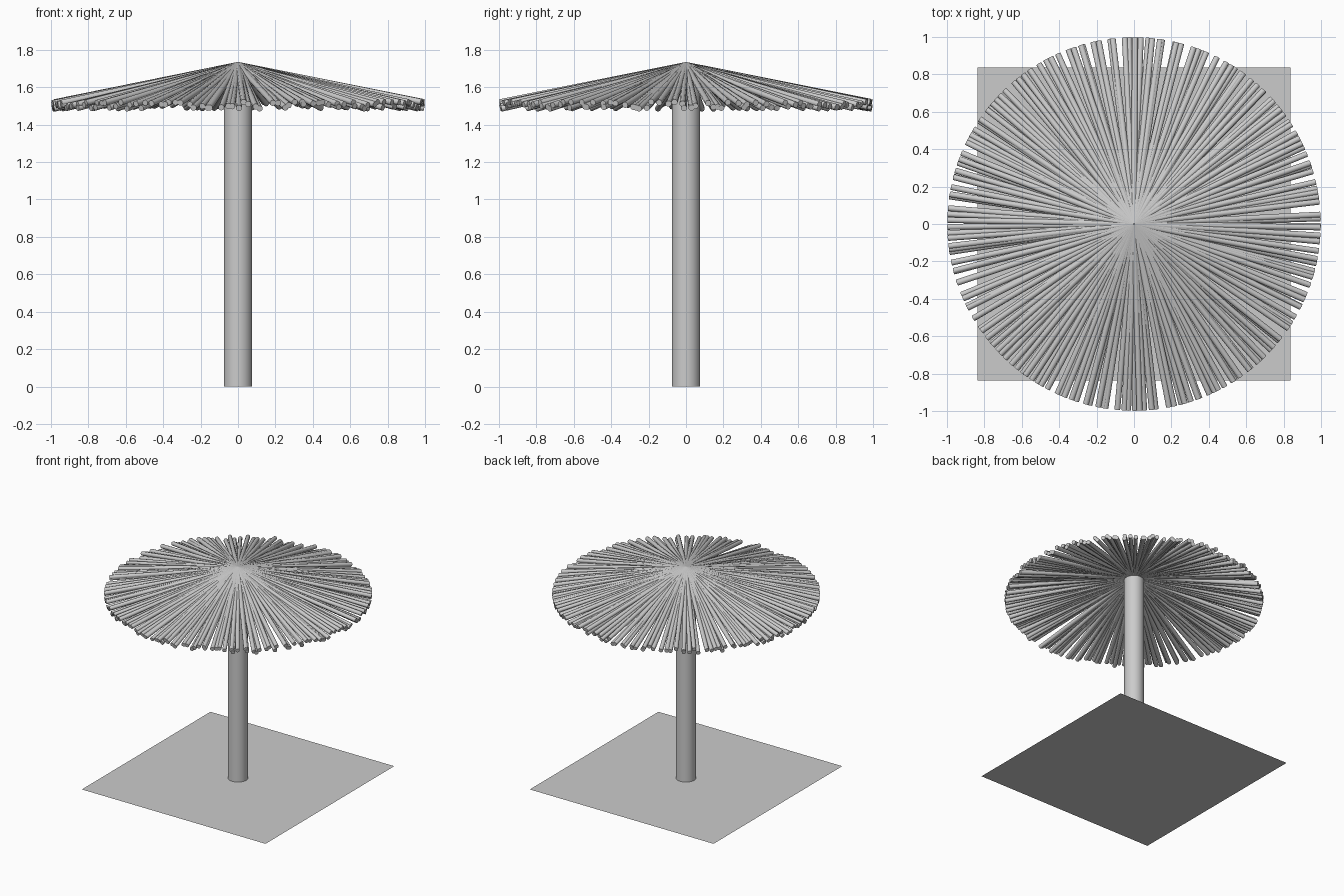
import bpy, bmesh, math, random
from mathutils import Vector, Matrix

if "Cube" in bpy.data.objects:
    bpy.data.objects.remove(bpy.data.objects["Cube"])

random.seed(4)
grey = bpy.data.materials.new("plain grey")
grey.diffuse_color = (0.6, 0.6, 0.6, 1)
grey.use_nodes = True
grey.node_tree.nodes["Principled BSDF"].inputs["Base Color"].default_value = grey.diffuse_color


def finish(bm, name, angle=None):
    mesh = bpy.data.meshes.new(name)
    bm.to_mesh(mesh)
    bm.free()
    mesh.materials.append(grey)
    obj = bpy.data.objects.new(name, mesh)
    bpy.context.collection.objects.link(obj)
    if angle:
        bpy.context.view_layer.objects.active = obj
        obj.select_set(True)
        bpy.ops.object.shade_smooth_by_angle(angle=math.radians(angle))
        obj.select_set(False)
    return obj


def rod(bm, a, b, radius, sides):
    """Capped cylinder between two points."""
    d = b - a
    m = Matrix.Translation((a + b) / 2) @ d.to_track_quat('Z', 'Y').to_matrix().to_4x4()
    bmesh.ops.create_cone(bm, cap_ends=True, segments=sides, radius1=radius,
                          radius2=radius, depth=d.length, matrix=m)


# Flat square base sheet
bm = bmesh.new()
bmesh.ops.create_grid(bm, x_segments=1, y_segments=1, size=0.835)
finish(bm, "base_sheet")

# Round post, running up into the canopy
bm = bmesh.new()
rod(bm, Vector((0, 0, 0)), Vector((0, 0, 1.69)), 0.076, 32)
finish(bm, "post", 40)

# Thatched canopy: sticks fanned unevenly from the apex, at varied droop
bm = bmesh.new()
count = 184
for i in range(count):
    t = 2 * math.pi * (i + random.uniform(-0.6, 0.6)) / count
    end = Vector((0.995 * math.cos(t), 0.995 * math.sin(t), random.uniform(1.485, 1.522)))
    rod(bm, Vector((0, 0, 1.719)), end, 0.0163, 10)
finish(bm, "canopy_sticks", 40)
